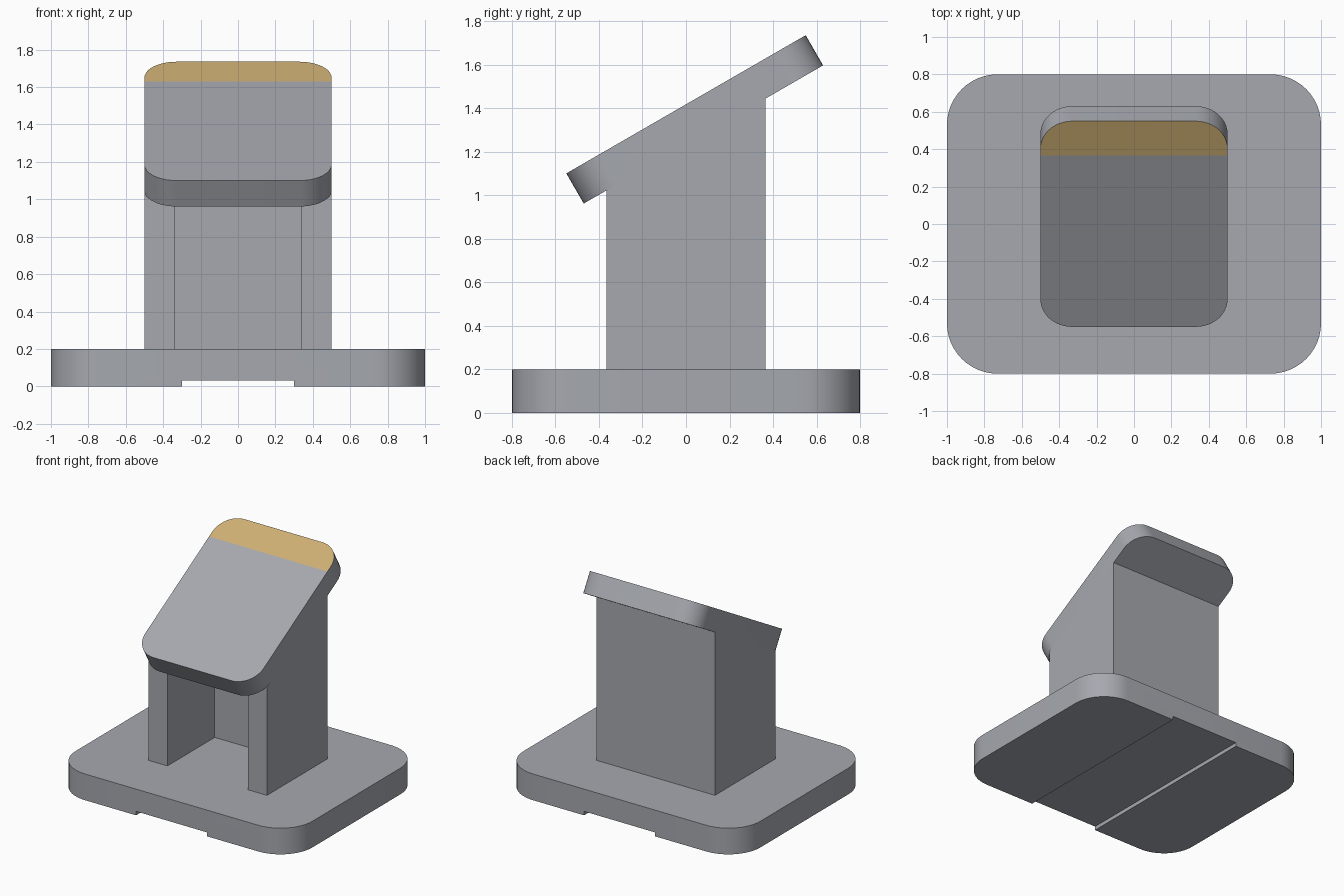
import bpy, bmesh, math
from mathutils import Matrix, Vector

if "Cube" in bpy.data.objects:
    bpy.data.objects.remove(bpy.data.objects["Cube"])

TILT = math.radians(30)
TOP_Z = 1.418        # height of the tilted top face at y = 0
THICK = 0.16         # tilted plate thickness and post wall thickness


def material(name, rgb):
    m = bpy.data.materials.new(name)
    m.diffuse_color = (*rgb, 1)
    m.use_nodes = True
    m.node_tree.nodes["Principled BSDF"].inputs["Base Color"].default_value = m.diffuse_color
    return m


grey = material("light grey", (0.38, 0.395, 0.43))
gold = material("pale gold", (0.62, 0.43, 0.175))


def rounded_rect(hx, hy, r, n=12):
    pts = []
    for i, (sx, sy) in enumerate([(1, 1), (-1, 1), (-1, -1), (1, -1)]):
        for k in range(n + 1):
            a = math.pi / 2 * (i + k / n)
            pts.append((sx * (hx - r) + r * math.cos(a), sy * (hy - r) + r * math.sin(a)))
    return pts


def prism(pts, z0, z1):
    """Extrude an outline from z0 to z1."""
    bm = bmesh.new()
    face = bm.faces.new([bm.verts.new((x, y, z0)) for x, y in pts])
    res = bmesh.ops.extrude_face_region(bm, geom=[face])
    top = [v for v in res["geom"] if isinstance(v, bmesh.types.BMVert)]
    for v in top:
        v.co.z = z1
    bmesh.ops.recalc_face_normals(bm, faces=bm.faces)
    return bm, top


def finish(bm, name, mats):
    me = bpy.data.meshes.new(name)
    bm.to_mesh(me)
    bm.free()
    ob = bpy.data.objects.new(name, me)
    bpy.context.collection.objects.link(ob)
    for m in mats:
        me.materials.append(m)
    return ob


def activate(ob):
    bpy.ops.object.select_all(action='DESELECT')
    ob.select_set(True)
    bpy.context.view_layer.objects.active = ob


# Base plate with a shallow groove running front to back underneath
bm, _ = prism(rounded_rect(1.0, 0.8, 0.27), 0, 0.2)
base = finish(bm, "base_plate", [grey])
bm, _ = prism([(-0.3, -1), (0.3, -1), (0.3, 1), (-0.3, 1)], -0.1, 0.03)
cutter = finish(bm, "groove_cutter", [grey])
cutter.hide_render = True
mod = base.modifiers.new("groove", 'BOOLEAN')
mod.operation = 'DIFFERENCE'
mod.solver = 'EXACT'
mod.object = cutter
activate(base)
bpy.ops.object.modifier_apply(modifier=mod.name)
bpy.data.objects.remove(cutter)

# U-shaped post, open at the front, with its top cut to the slope
w, d, i = 0.5, 0.365, 0.34
outline = [(-w, -d), (-i, -d), (-i, d - THICK), (i, d - THICK),
           (i, -d), (w, -d), (w, d), (-w, d)]
bm, top = prism(outline, 0.2, 1.0)
for v in top:
    v.co.z = TOP_Z - THICK / math.cos(TILT) + v.co.y * math.tan(TILT)
finish(bm, "post", [grey])

# Tilted plate, with a gold band on the top face behind the post
bm, _ = prism(rounded_rect(0.5, 0.635, 0.17), -THICK, 0)
top_face = [f for f in bm.faces if f.normal.z > 0.9]
geom = top_face + list(top_face[0].edges) + list(top_face[0].verts)
band = d / math.cos(TILT)
bmesh.ops.bisect_plane(bm, geom=geom, plane_co=Vector((0, band, 0)),
                       plane_no=Vector((0, 1, 0)))
for f in bm.faces:
    if f.normal.z > 0.9 and f.calc_center_median().y > band:
        f.material_index = 1
bm.transform(Matrix.Translation((0, 0, TOP_Z)) @ Matrix.Rotation(TILT, 4, 'X'))
plate = finish(bm, "tilted_plate", [grey, gold])

# Smooth the rounded corners, keep the edges sharp
for ob in (base, plate):
    activate(ob)
    bpy.ops.object.shade_smooth_by_angle(angle=math.radians(30))
